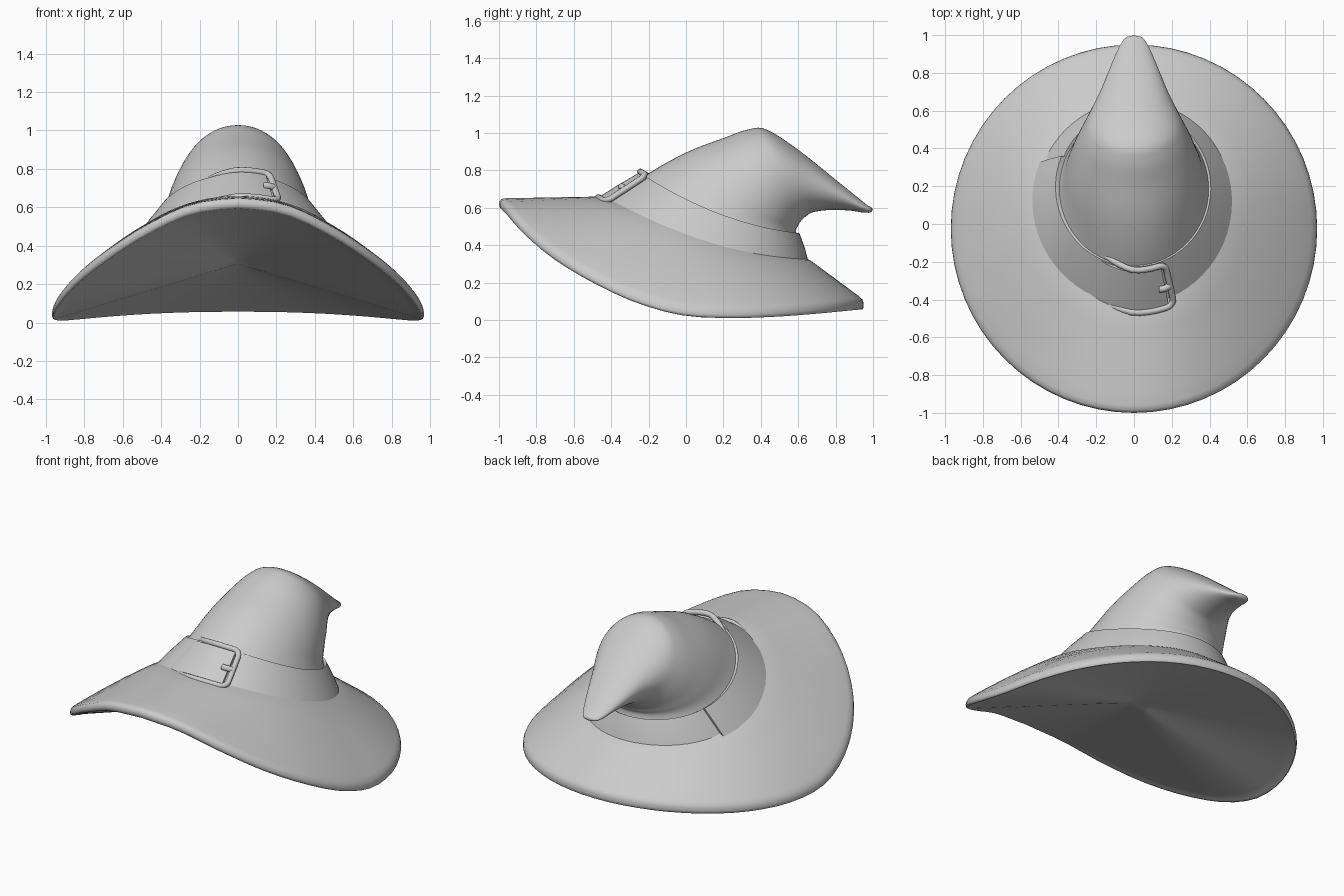
import bpy
from math import sin, cos, pi, radians
from mathutils import Vector

if "Cube" in bpy.data.objects:
    bpy.data.objects.remove(bpy.data.objects["Cube"])

SEG = 64


def mesh_obj(name, rings, start=None, end=None, angle=40):
    """Skin a list of closed point rings; optional single points close the ends."""
    n = len(rings[0])
    verts = [tuple(p) for r in rings for p in r]
    faces = []
    for i in range(len(rings) - 1):
        for j in range(n):
            k = (j + 1) % n
            faces.append((i * n + j, i * n + k, (i + 1) * n + k, (i + 1) * n + j))
    if start is not None:
        verts.append(tuple(start))
        faces += [(len(verts) - 1, (j + 1) % n, j) for j in range(n)]
    if end is not None:
        verts.append(tuple(end))
        b = (len(rings) - 1) * n
        faces += [(len(verts) - 1, b + j, b + (j + 1) % n) for j in range(n)]
    me = bpy.data.meshes.new(name)
    me.from_pydata(verts, [], faces)
    ob = bpy.data.objects.new(name, me)
    bpy.context.collection.objects.link(ob)
    bpy.ops.object.select_all(action='DESELECT')
    ob.select_set(True)
    bpy.context.view_layer.objects.active = ob
    bpy.ops.object.mode_set(mode='EDIT')
    bpy.ops.mesh.select_all(action='SELECT')
    bpy.ops.mesh.normals_make_consistent(inside=False)
    bpy.ops.object.mode_set(mode='OBJECT')
    bpy.ops.object.shade_smooth_by_angle(angle=radians(angle))
    return ob


def smooth_rows(rows, steps):
    """Catmull-Rom interpolation of tuples."""
    out = []
    for i in range(len(rows) - 1):
        p = [rows[max(0, min(len(rows) - 1, i + d))] for d in (-1, 0, 1, 2)]
        for s in range(steps):
            t = s / steps
            out.append([b + .5 * t * (c - a + t * (2 * a - 5 * b + 4 * c - d + t * (3 * (b - c) + d - a)))
                        for a, b, c, d in zip(*p)])
    return out + [list(rows[-1])]


# Shared curves; angle 0 is the front
def base_curve(a):
    c = cos(a)
    return Vector((.53 * sin(a), .10 - .55 * c, .39 + .165 * c + .075 * c * c))


def top_curve(a):
    c = cos(a)
    return Vector((.40 * sin(a), .19 - .41 * c, .56 + .155 * c + .055 * c * c))


def band_point(a, t, off):
    out = Vector((sin(a) * .85, -cos(a) * .85, .5))
    return base_curve(a).lerp(top_curve(a), t) + out * off


RIM_Z = smooth_rows([(z,) for z in (.62, .585, .475, .345, .222, .112, .042, .028, .035, .05, .065, .075, .078)], 16)


def rim_curve(a):
    f = (a if a <= pi else 2 * pi - a) / pi * (len(RIM_Z) - 1)
    i = min(int(f), len(RIM_Z) - 2)
    z = RIM_Z[i][0] + (f - i) * (RIM_Z[i + 1][0] - RIM_Z[i][0])
    return Vector((.97 * sin(a), -.025 - .975 * cos(a), z))


ANGLES = [2 * pi * i / SEG for i in range(SEG)]


def brim_ring(t, dz):
    ring = []
    for a in ANGLES:
        p = base_curve(a).lerp(rim_curve(a), t)
        p.z += dz + .018 * sin(pi * max(t, 0)) * sin(a) ** 2
        ring.append(p)
    return ring


# Brim: underside spans straight from rim to a shallow central peak,
# then a rounded rim and an upper surface tucked under the crown
centre = Vector((0, 0, .305))
inner = brim_ring(.95, -.03)
rings = [[centre.lerp(p, s) for p in inner] for s in (.1, .25, .4, .55, .7, .85, .95, 1)]
rings += [brim_ring(*q) for q in ((.975, -.027), (.993, -.016), (1, 0), (.993, .016), (.975, .027))]
rings += [brim_ring(t, .03) for t in (.93, .8, .6, .4, .2, .05)]
rings += [brim_ring(-.1, .015)]
mesh_obj("brim", rings, start=centre, angle=60)

# Crown: front point (y, z), back point (y, z), half width, sideways sag
sections = [(-.42, .61, .63, .30, .505, .075),
            (-.22, .77, .59, .46, .395, .055),
            (0, .895, .60, .505, .35, .03),
            (.2, .972, .625, .54, .31, .01),
            (.33, 1.018, .665, .57, .27, 0),
            (.43, 1.018, .71, .582, .235, 0),
            (.6, .91, .78, .588, .18, 0),
            (.8, .75, .875, .585, .122, 0),
            (.93, .645, .94, .575, .08, 0),
            (.975, .61, .978, .573, .055, 0)]
rings = []
for fy, fz, by, bz, w, sag in smooth_rows(sections, 5):
    rings.append([Vector((w * sin(a),
                          (fy + by) / 2 + (fy - by) / 2 * cos(a),
                          (fz + bz) / 2 + (fz - bz) / 2 * cos(a) - sag * sin(a) ** 2)) for a in ANGLES])
tip = Vector((0, .985, .59))
rings.append([tip.lerp(p, .7) + Vector((0, .012, 0)) for p in rings[-1]])
mesh_obj("crown", rings, end=(0, .999, .59), angle=75)

# Hat band: strap wound once round, its outer end lapping over on the left side
SEAM = -1.98
rings = []
for i in range(SEG + 5):
    a = SEAM + i / SEG * 2 * pi
    lift = .008 + .014 * max(0, 1 - (a - SEAM) / 1.6)
    prof = [(0, -.02), (0, lift), (.5, lift + .004), (1, lift), (1, -.015)]
    if i >= SEG:
        prof = [(t, min(o, .006)) for t, o in prof]
    rings.append([band_point(a, t, o) for t, o in prof])
ends = [sum(r, Vector()) / len(r) for r in (rings[0], rings[-1])]
mesh_obj("hat_band", rings, start=ends[0], end=ends[1], angle=35)

# Strap tongue: layer of band rising gradually into the buckle
rings = []
for i in range(15):
    a = -.5 + i * .06
    lift = .006 + .03 * min(1, i / 9)
    rings.append([band_point(a, t, o) for t, o in ((.03, -.005), (.03, lift), (.5, lift + .003), (.97, lift), (.97, -.005))])
ends = [sum(r, Vector()) / len(r) for r in (rings[0], rings[-1])]
mesh_obj("strap_tongue", rings, start=ends[0], end=ends[1], angle=35)


def tube(name, pts, radius, cyclic):
    cu = bpy.data.curves.new(name, 'CURVE')
    cu.dimensions = '3D'
    cu.bevel_depth = radius
    cu.bevel_resolution = 3
    cu.use_fill_caps = True
    sp = cu.splines.new('POLY')
    sp.points.add(len(pts) - 1)
    for q, p in zip(sp.points, pts):
        q.co = (*p, 1)
    sp.use_cyclic_u = cyclic
    sp.use_smooth = True
    ob = bpy.data.objects.new(name, cu)
    bpy.context.collection.objects.link(ob)


# Buckle frame: rounded rectangle on the band, its left side sunk under the strap
pts = []
for ca, ct, start in ((.31, .88, 0), (-.36, .88, 90), (-.36, .2, 180), (.31, .2, 270)):
    for k in range(6):
        th = radians(start + k * 18)
        pts.append((ca + .085 * cos(th), ct + .15 * sin(th)))
path = []
for (a0, t0), (a1, t1) in zip(pts, pts[1:] + pts[:1]):
    n = 8 if abs(a1 - a0) + abs(t1 - t0) > .3 else 1
    for k in range(n):
        a, t = a0 + (a1 - a0) * k / n, t0 + (t1 - t0) * k / n
        path.append(band_point(a, t, .038 + .05 * min(0, a) / .36))
tube("buckle_frame", path, .017, True)

# Buckle prong
tube("buckle_prong", [band_point(.39 - .03 * k, .52, .04 + .006 * sin(k * pi / 4)) for k in range(5)], .018, False)
